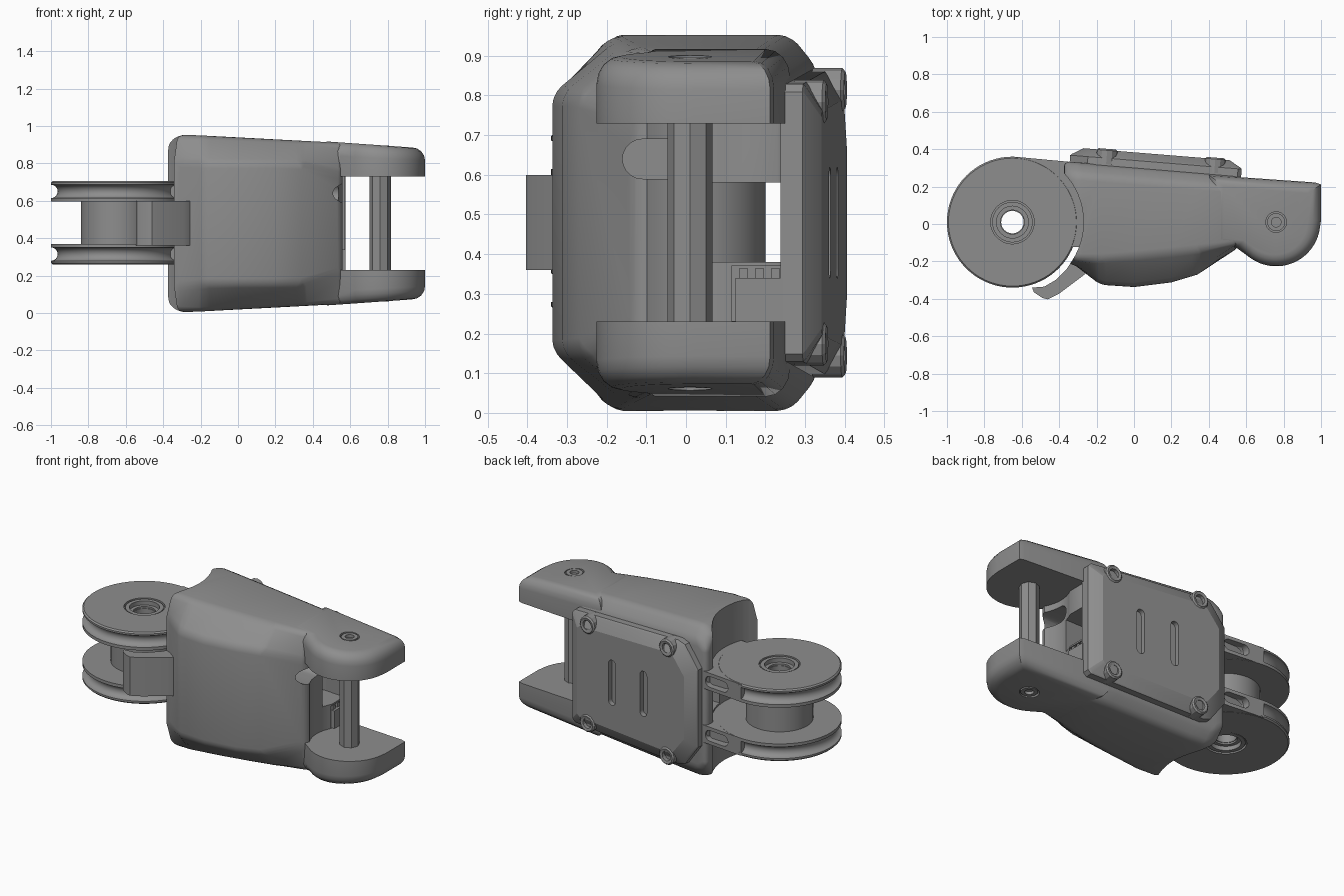
import bpy, bmesh, math
from mathutils import Matrix, Vector

if "Cube" in bpy.data.objects:
    bpy.data.objects.remove(bpy.data.objects["Cube"])

grey = bpy.data.materials.new("mid_grey")
grey.diffuse_color = (0.27, 0.27, 0.27, 1)
grey.use_nodes = True
grey.node_tree.nodes["Principled BSDF"].inputs["Base Color"].default_value = grey.diffuse_color
PIVOT, HUB, MID = (0.76, 0.01), (-0.65, 0.01), 0.479


def half_height(x):
    return 0.476 - 0.053 * (x + 0.3)


def make(name, bm):
    bmesh.ops.recalc_face_normals(bm, faces=bm.faces)
    me = bpy.data.meshes.new(name)
    bm.to_mesh(me)
    bm.free()
    me.materials.append(grey)
    ob = bpy.data.objects.new(name, me)
    bpy.context.collection.objects.link(ob)
    return ob


def loft(name, rings):
    bm = bmesh.new()
    vs = [[bm.verts.new(p) for p in r] for r in rings]
    n = len(rings[0])
    for a, b in zip(vs, vs[1:]):
        for i in range(n):
            bm.faces.new((a[i], a[(i + 1) % n], b[(i + 1) % n], b[i]))
    bm.faces.new(vs[0])
    bm.faces.new(vs[-1])
    return make(name, bm)


def prism(name, pts, z0, z1):
    return loft(name, [[(x, y, z) for x, y in pts] for z in (z0, z1)])


def arc(c, r, a0, a1, n):
    return [(c[0] + r * math.cos(math.radians(a0 + (a1 - a0) * i / n)),
             c[1] + r * math.sin(math.radians(a0 + (a1 - a0) * i / n))) for i in range(n + 1)]


def cylinder(name, c, r, z0, z1, n=48):
    return prism(name, arc(c, r, 0, 360, n)[:-1], z0, z1)


def lathe(name, c, profile, n=64):
    # closed (radius, height) profile spun around a vertical axis
    bm = bmesh.new()
    vs = [[bm.verts.new((c[0] + r * math.cos(t), c[1] + r * math.sin(t), z)) for r, z in profile]
          for t in (2 * math.pi * i / n for i in range(n))]
    m = len(profile)
    for i in range(n):
        a, b = vs[i], vs[(i + 1) % n]
        for j in range(m):
            bm.faces.new((a[j], b[j], b[(j + 1) % m], a[(j + 1) % m]))
    return make(name, bm)


def capsule(name, half, r, depth):
    # slot cutter, long along y, extruded along z
    pts = arc((0, half), r, 0, 180, 10) + arc((0, -half), r, 180, 360, 10)
    return prism(name, pts, -depth, depth)


def bevel(ob, width, seg=3, angle=25):
    m = ob.modifiers.new("bevel", 'BEVEL')
    m.width, m.segments, m.angle_limit = width, seg, math.radians(angle)


def cut(ob, cutter):
    cutter.hide_render = True
    cutter.hide_set(True)
    m = ob.modifiers.new("cut", 'BOOLEAN')
    m.operation, m.object, m.solver = 'DIFFERENCE', cutter, 'EXACT'


def finish(ob, angle=32):
    bpy.context.view_layer.update()
    dg = bpy.context.evaluated_depsgraph_get()
    me = bpy.data.meshes.new_from_object(ob.evaluated_get(dg))
    ob.modifiers.clear()
    ob.data = me
    bpy.ops.object.select_all(action='DESELECT')
    ob.select_set(True)
    bpy.context.view_layer.objects.active = ob
    bpy.ops.object.shade_smooth_by_angle(angle=math.radians(angle))


# Housing: x, front y, height of front face, edge-chamfer y, overall half height
stations = [(-0.375, -0.20, 0.33, -0.17, 0.43), (-0.31, -0.225, 0.33, -0.19, 0.475),
            (-0.18, -0.325, 0.325, -0.19, 0), (0.0, -0.337, 0.325, -0.175, 0),
            (0.2, -0.312, 0.325, -0.155, 0), (0.34, -0.27, 0.32, -0.14, 0),
            (0.56, -0.125, 0.26, -0.115, 0)]
rings = []
for x, yf, hf, ys, h in stations:
    h = h or half_height(x)
    yb = 0.335 - 0.081 * (x + 0.37)
    half = [(yf, hf), (ys, h), (yb - 0.065, h), (yb, h - 0.08)]
    rings.append([(x, y, MID + z) for y, z in half] + [(x, y, MID - z) for y, z in half[::-1]])
body = loft("housing", rings)
bevel(body, 0.03, 3, 20)
cut(body, cylinder("disc_clearance", HUB, 0.38, -0.2, 1.2, 64))
cut(body, cylinder("fork_clearance", PIVOT, 0.228, 0.23, 0.73))
cut(body, prism("tunnel", [(-0.6, 0.06), (0.7, 0.06), (0.7, 0.25), (-0.6, 0.25)], 0.38, 0.58))
channel = capsule("cord_channel", 0.06, 0.05, 0.25)
channel.matrix_world = Matrix.Translation((0.45, -0.05, 0.64)) @ Matrix.Rotation(math.pi / 2, 4, 'Y')
cut(body, channel)
pocket = prism("connector_pocket", [(0.42, 0.115), (0.7, 0.115), (0.7, 0.25), (0.42, 0.25)], 0.231, 0.37)
cut(body, pocket)
finish(body)

# Fork arms with rounded outer rim and a countersunk pin seat
outline = [(0.40, 0.262), (0.97, 0.222), (1.0, 0.212), (1.0, 0.02)]
outline += arc(PIVOT, 0.236, 0, -125, 20)[1:] + [(0.545, -0.125), (0.40, -0.11)]
for s, name in ((1, "upper_fork_arm"), (-1, "lower_fork_arm")):
    inner = 0.25 if s > 0 else 0.249
    c = Vector((0.72, 0.02))

    def rim(shrink, drop):
        return [(x + (c.x - x) * shrink, y + (c.y - y) * shrink,
                 MID + s * (half_height(x) - drop - 0.001)) for x, y in outline]
    levels = [[(x, y, MID + s * inner) for x, y in outline]]
    for k in range(5):
        t = math.pi / 2 * k / 4
        levels.append(rim(0.25 * (1 - math.cos(t)), 0.07 * (1 - math.sin(t))))
    arm = loft(name, levels)
    z = MID + s * half_height(0.76)
    cut(arm, cylinder("pin_seat", PIVOT, 0.055, z - 0.02, z + 0.02))
    finish(arm, 30)
    lathe("pin_end_ring", PIVOT, [(0.026, z - s * 0.05), (0.048, z - s * 0.05),
                                  (0.048, z - s * 0.003), (0.026, z - s * 0.003)], 24)

cross_pin = cylinder("cross_pin", PIVOT, 0.057, 0.2, 0.76, 8)

# Two grooved discs, each with a web running back into the housing
for z0, z1, name in ((0.26, 0.37, "lower"), (0.595, 0.705, "upper")):
    zm = (z0 + z1) / 2
    out, inn = (z0, z1) if name == "lower" else (z1, z0)
    d = 1 if inn > out else -1
    groove = [(0.35 - 0.036 * math.sin(math.pi * i / 8), zm - d * 0.036 * math.cos(math.pi * i / 8))
              for i in range(9)]
    prof = [(0.064, inn), (0.064, out + d * 0.03), (0.085, out + d * 0.03), (0.085, out + d * 0.004),
            (0.108, out + d * 0.004), (0.108, out + d * 0.015), (0.116, out + d * 0.015),
            (0.116, out), (0.342, out), (0.35, out + d * 0.008)]
    prof += groove + [(0.35, inn)]
    finish(lathe(name + "_disc", HUB, prof, 72))
    web = prism(name + "_web", [(-0.63, 0.359), (-0.33, 0.331), (-0.20, 0.25), (-0.20, -0.13),
                                (-0.36, -0.12), (-0.45, 0.10), (-0.63, 0.2)], z0 + 0.001, z1 - 0.001)
    slot = capsule("web_slot", 0.05, 0.033, 0.05)
    slot.matrix_world = (Matrix.Translation((-0.45, 0.35, zm)) @ Matrix.Rotation(math.pi / 2, 4, 'X')
                         @ Matrix.Rotation(math.pi / 2, 4, 'Z'))
    cut(web, slot)
    finish(web)

finish(lathe("hub", HUB, [(0.06, 0.3), (0.06, 0.665), (0.084, 0.665), (0.084, 0.6),
                          (0.19, 0.6), (0.19, 0.365), (0.084, 0.365), (0.084, 0.3)], 48))

# Hooked stop at the front, between the discs
tab = prism("stop_tab", [(-0.545, -0.34), (-0.535, -0.365), (-0.49, -0.395), (-0.46, -0.403),
                         (-0.40, -0.372), (-0.29, -0.29), (-0.245, -0.255), (-0.22, -0.2),
                         (-0.30, -0.15), (-0.36, -0.24), (-0.42, -0.30), (-0.48, -0.335)], 0.36, 0.60)
finish(tab)

# Back cover, built flat in x-z and tilted to lie on the housing's back
tilt = Matrix.Translation((0, 0.305, 0)) @ Matrix.Rotation(-0.081, 4, 'Z')
plate_edge = [(0.575, 0.33), (0.555, 0.35), (-0.20, 0.385), (-0.25, 0.37), (-0.345, 0.24)]
plate_edge += [(x, -z) for x, z in plate_edge[::-1]]


def plate_ring(y, inset):
    return [tilt @ Vector((0.11 + (x - 0.11) * (1 - inset), y,
                           MID + z * (1 - inset * 1.3))) for x, z in plate_edge]


cover = loft("back_cover", [plate_ring(-0.02, 0), plate_ring(0.035, 0),
                            plate_ring(0.043, 0.02), plate_ring(0.078, 0.15)])
for x in (0.02, 0.25):
    slot = capsule("cover_slot", 0.115, 0.025, 0.03)
    # stand the slot upright, cutting into the cover along y
    slot.matrix_world = tilt @ Matrix.Translation((x, 0.078, MID)) @ Matrix.Rotation(math.pi / 2, 4, 'X')
    cut(cover, slot)
finish(cover, 20)

# Socket screws at the cover corners
for x, dz in ((-0.15, 0.335), (0.43, 0.305)):
    for s in (1, -1):
        prof = [(0.03, 0.045), (0.03, 0.078), (0.046, 0.082), (0.055, 0.074), (0.055, 0.0), (0.0301, 0.0)]
        screw = lathe("cover_screw", (0, 0), prof, 12)
        core = cylinder("screw_socket", (0, 0), 0.032, 0.0, 0.055, 6)
        for ob in (screw, core):
            ob.data.transform(tilt @ Matrix.Translation((x, 0.003, MID + s * dz))
                              @ Matrix.Rotation(-math.pi / 2, 4, 'X'))

# Connector block with pins in the housing's open end
prism("connector", [(0.43, 0.125), (0.575, 0.125), (0.575, 0.245), (0.43, 0.245)], 0.225, 0.34)
for y in (0.145, 0.185, 0.225):
    prism("connector_pin", [(0.54, y - 0.01), (0.56, y - 0.01), (0.56, y + 0.01), (0.54, y + 0.01)], 0.33, 0.365)
